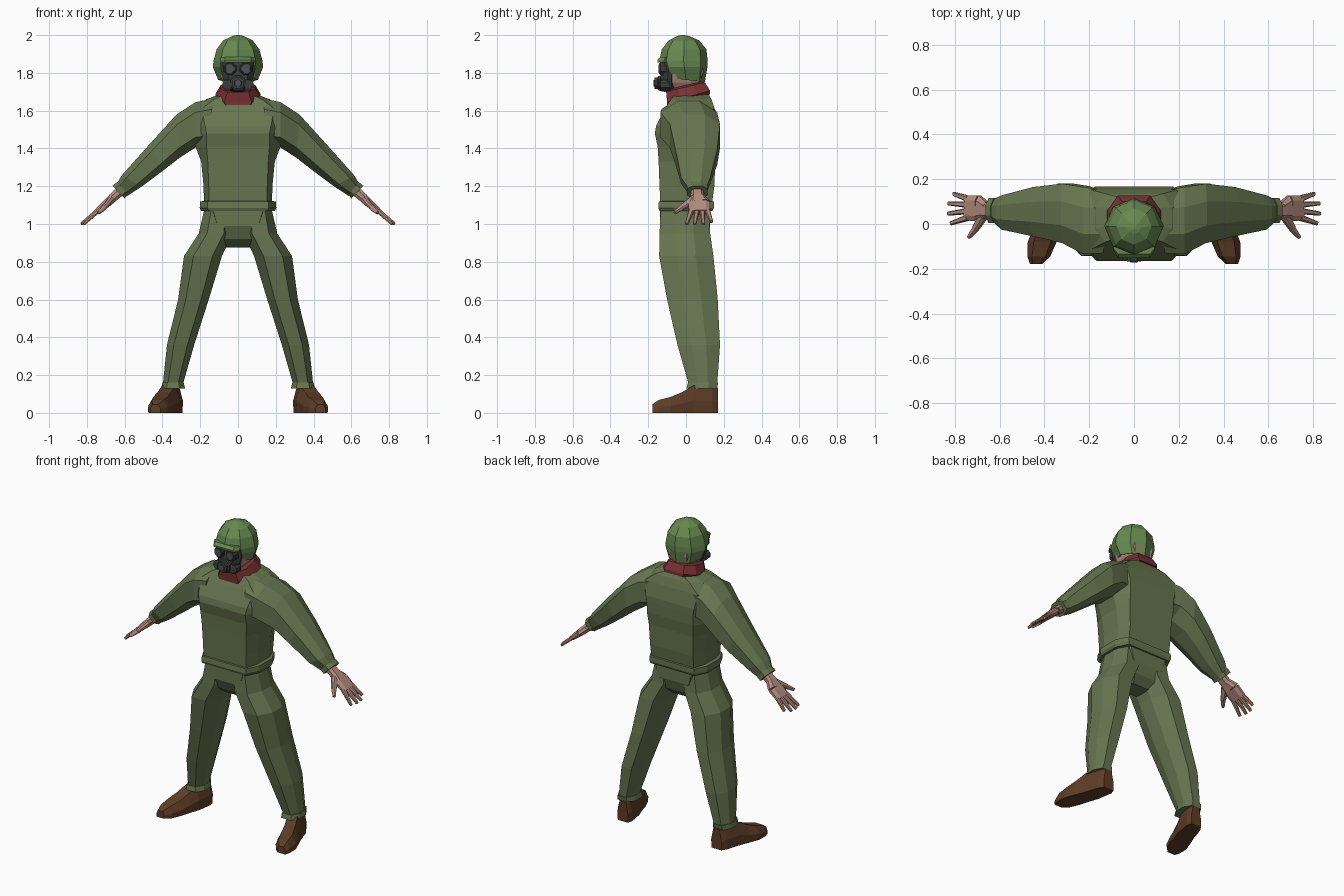
import bpy, bmesh, math
from mathutils import Vector

cube = bpy.data.objects.get("Cube")
if cube:
    bpy.data.objects.remove(cube)


def material(name, rgb):
    m = bpy.data.materials.new(name)
    m.use_nodes = True
    colour = (*rgb, 1)
    m.diffuse_color = colour
    bsdf = next(n for n in m.node_tree.nodes if n.type == 'BSDF_PRINCIPLED')
    bsdf.inputs["Base Color"].default_value = colour
    bsdf.inputs["Roughness"].default_value = 0.8
    return m


CLOTH = material("olive cloth", (.135, .18, .08))
SHELL = material("helmet green", (.135, .25, .08))
SCARF = material("maroon", (.19, .03, .032))
LEATHER = material("brown leather", (.11, .047, .02))
SKIN = material("skin", (.45, .26, .21))
RUBBER = material("dark rubber", (.042, .047, .042))
GLASS = material("grey lens", (.075, .085, .085))


def solid(name, shells, mat, open_rule=None):
    """Skin each shell (a list of equal-length rings) and cap its ends."""
    bm = bmesh.new()
    for rings in shells:
        loops = [[bm.verts.new(p) for p in ring] for ring in rings]
        n = len(loops[0])
        for a, b in zip(loops, loops[1:]):
            for i in range(n):
                j = (i + 1) % n
                bm.faces.new((a[i], a[j], b[j], b[i]))
        bm.faces.new(loops[0][::-1])
        bm.faces.new(loops[-1])
    bmesh.ops.recalc_face_normals(bm, faces=bm.faces[:])
    if open_rule:
        gone = [f for f in bm.faces if open_rule(f.calc_center_median())]
        bmesh.ops.delete(bm, geom=gone, context='FACES')
    mesh = bpy.data.meshes.new(name)
    bm.to_mesh(mesh)
    bm.free()
    mesh.materials.append(mat)
    ob = bpy.data.objects.new(name, mesh)
    bpy.context.collection.objects.link(ob)
    return ob


def pair(name, shells, mat):
    """Make the left part and its mirror image."""
    solid("left_" + name, shells, mat)
    flipped = [[[(-p[0], p[1], p[2]) for p in r] for r in s] for s in shells]
    solid("right_" + name, flipped, mat)


def octagon(a=.7, b=.45):
    return [(-a, -1), (a, -1), (1, -b), (1, b), (a, 1), (-a, 1), (-1, b), (-1, -b)]


def level(z, x0, x1, y0, y1, a=.7, b=.45, tilt=0):
    """Horizontal eight-sided ring filling the given x and y range."""
    cx, cy, rx, ry = (x0 + x1) / 2, (y0 + y1) / 2, (x1 - x0) / 2, (y1 - y0) / 2
    return [(cx + u * rx, cy + v * ry, z + tilt * v) for u, v in octagon(a, b)]


def sleeve_ring(x_top, z_top, x_low, z_low, y0, y1):
    """Slanted ring across an arm, from its top point to its lowest point."""
    top, low = Vector((x_top, 0, z_top)), Vector((x_low, 0, z_low))
    mid, half = (top + low) / 2, (top - low) / 2
    return [mid + half * u + Vector((0, (y0 + y1) / 2 + v * (y1 - y0) / 2, 0))
            for u, v in octagon(.55, .4)]


def bar(p, q, w0, w1, t0, t1):
    """Tapered bar with chamfered section, flat in the plane of the hand."""
    p, q = Vector(p), Vector(q)
    d = (q - p).normalized()
    side = d.cross(Vector((.7, 0, .7))).normalized()
    up = side.cross(d)
    return [[c + side * w * u + up * t * v for u, v in octagon(.6, .4)]
            for c, w, t in ((p, w0, t0), (q, w1, t1))]


def barrel(c, stations, n=8):
    """Round part along y: stations are (y, radius)."""
    return [[(c[0] + r * math.cos(math.tau * (i + .5) / n), y,
              c[1] + r * math.sin(math.tau * (i + .5) / n)) for i in range(n)]
            for y, r in stations]


# Jacket body and hem
solid("jacket_body", [[level(z, -r, r, y0, y1, a, .45) for z, r, y0, y1, a in (
    (1.09, .18, -.135, .135, .85), (1.2, .182, -.14, .15, .85),
    (1.33, .195, -.145, .155, .82), (1.41, .225, -.15, .165, .74),
    (1.48, .245, -.165, .168, .68), (1.52, .25, -.158, .168, .7),
    (1.61, .225, -.112, .152, .85), (1.66, .17, -.08, .135, .75),
    (1.685, .1, -.06, .12, .7))]], CLOTH)
solid("jacket_hem", [[level(z, -r, r, y0, y1, .8, .45) for z, r, y0, y1 in (
    (1.07, .195, -.14, .14), (1.085, .203, -.147, .147),
    (1.118, .2, -.144, .147), (1.125, .17, -.125, .13))]], CLOTH)

# Sleeves and wrist cuffs
pair("sleeve", [[sleeve_ring(*r) for r in (
    (.13, 1.665, .16, 1.41, -.13, .15), (.225, 1.645, .225, 1.405, -.135, .165),
    (.325, 1.58, .31, 1.35, -.085, .18), (.466, 1.425, .4, 1.28, -.055, .165),
    (.615, 1.258, .51, 1.198, -.025, .128), (.65, 1.2, .592, 1.145, .015, .105))]], CLOTH)
pair("wrist_cuff", [[sleeve_ring(*r) for r in (
    (.64, 1.222, .582, 1.155, .005, .115), (.664, 1.202, .602, 1.136, .005, .115))]], CLOTH)

# Trousers: hips, legs and gathered ankles
solid("trouser_hips", [[level(z, -r, r, y0, y1, a) for z, r, y0, y1, a in (
    (.875, .07, -.05, .06, .8), (.92, .1, -.105, .105, .8),
    (.99, .165, -.138, .128, .65), (1.08, .18, -.138, .13, .75))]], CLOTH)
pair("trouser_leg", [[level(z, x0, x1, y0, y1, .5, .35) for z, x0, x1, y0, y1 in (
    (1.07, .03, .18, -.135, .12), (.95, .03, .208, -.14, .128),
    (.83, .085, .286, -.142, .145), (.6, .155, .317, -.1, .168),
    (.36, .232, .376, -.045, .18), (.15, .292, .398, .015, .165))]], CLOTH)
pair("ankle_cuff", [[level(z, x0, x1, y0, y1, .55, .4) for z, x0, x1, y0, y1 in (
    (.13, .28, .408, .003, .165), (.16, .288, .4, .01, .17))]], CLOTH)


# Boots: sections from toe to heel
def boot_section(y, cx, w, h):
    return [(cx + u * w, y, v * h) for u, v in
            ((-1, 0), (1, 0), (1.02, .45), (.6, 1), (-.6, 1), (-1.02, .45))]


pair("boot", [[boot_section(*s) for s in (
    (-.178, .437, .027, .045), (-.145, .425, .05, .068), (-.08, .41, .063, .085),
    (-.02, .39, .06, .11), (.04, .367, .058, .145), (.14, .343, .05, .145),
    (.17, .338, .036, .13))]], LEATHER)

# Hands: wrist, palm, thumb and four fingers
hand = [bar((.615, .06, 1.18), (.665, .06, 1.138), .032, .036, .026, .024),
        bar((.66, .062, 1.142), (.695, .07, 1.11), .036, .058, .024, .022),
        bar((.695, .07, 1.11), (.75, .072, 1.062), .058, .056, .022, .015),
        bar((.675, .035, 1.125), (.71, -.025, 1.085), .024, .015, .018, .013),
        bar((.71, -.025, 1.085), (.738, -.06, 1.06), .015, .008, .013, .009)]
for y0, y1, x, z in ((.028, .003, .817, 1.0), (.058, .046, .83, 1.0),
                     (.086, .092, .827, 1.0), (.113, .135, .805, 1.012)):
    hand.append(bar((.742, y0, 1.07), (x, y1, z), .014, .009, .013, .008))
pair("hand", hand, SKIN)

# Scarf and head
solid("scarf", [[level(z, -r, r, y0, y1, .6, .4, tilt) for z, r, y0, y1, tilt in (
    (1.652, .105, -.1, .128, .034), (1.675, .12, -.1, .128, .03),
    (1.725, .092, -.105, .1, .025), (1.735, .07, -.08, .08, .02))]], SCARF)
solid("head", [[level(z, -r, r, y0, y1) for z, r, y0, y1 in (
    (1.7, .05, -.07, .06), (1.75, .08, -.105, .075),
    (1.8, .095, -.11, .09), (1.9, .09, -.105, .085))]], SKIN)


# Helmet: eight-sided dome with an open face, and a brow rim
def dome_ring(z, rx, y0, y1, drop=0):
    ring = []
    for i in range(8):
        a = math.tau * i / 8
        y = (y0 + y1) / 2 + math.sin(a) * (y1 - y0) / 2
        ring.append((rx * math.cos(a), y, z - drop * (y - y0)))
    return ring


helmet = solid("helmet", [[dome_ring(*r) for r in (
    (1.775, .105, -.1, .1, .12), (1.83, .133, -.13, .113), (1.862, .13, -.142, .115),
    (1.925, .113, -.128, .108), (1.972, .078, -.092, .07), (1.995, .03, -.045, .015),
    (2.0, .008, -.025, -.01))]], SHELL,
    lambda c: c.z < 1.79 and abs(c.x) < .01 or c.z < 1.86 and c.y < -.05 and abs(c.x) < .08)
thick = helmet.modifiers.new("thickness", 'SOLIDIFY')
thick.thickness = .01
solid("brow_rim", [[level(z, -.093, .093, y0, -.08, .75, 0) for z, y0 in (
    (1.856, -.15), (1.868, -.152), (1.885, -.135))]], SHELL)

# Breathing mask: face piece, goggles, snout and side filters
solid("mask_face", [[level(z, -r, r, y0, -.04, .6, .2) for z, r, y0 in (
    (1.695, .035, -.105), (1.725, .065, -.13), (1.77, .08, -.135),
    (1.81, .088, -.13), (1.858, .088, -.125))]], RUBBER)
solid("mask_snout", [barrel((0, 1.745), ((-.11, .05), (-.145, .042), (-.15, .034),
                                         (-.166, .034), (-.168, .026)))], RUBBER)
pair("mask_filter", [barrel((.055, 1.735), ((-.085, .03), (-.135, .03), (-.14, .02)))], RUBBER)
pair("goggle_frame", [barrel((.042, 1.822), ((-.1, .038), (-.136, .036), (-.142, .03)))], RUBBER)
pair("goggle_lens", [barrel((.042, 1.822), ((-.141, .026), (-.145, .024)))], GLASS)
solid("mask_valve", [barrel((0, 1.745), ((-.167, .02), (-.171, .018)))], GLASS)
